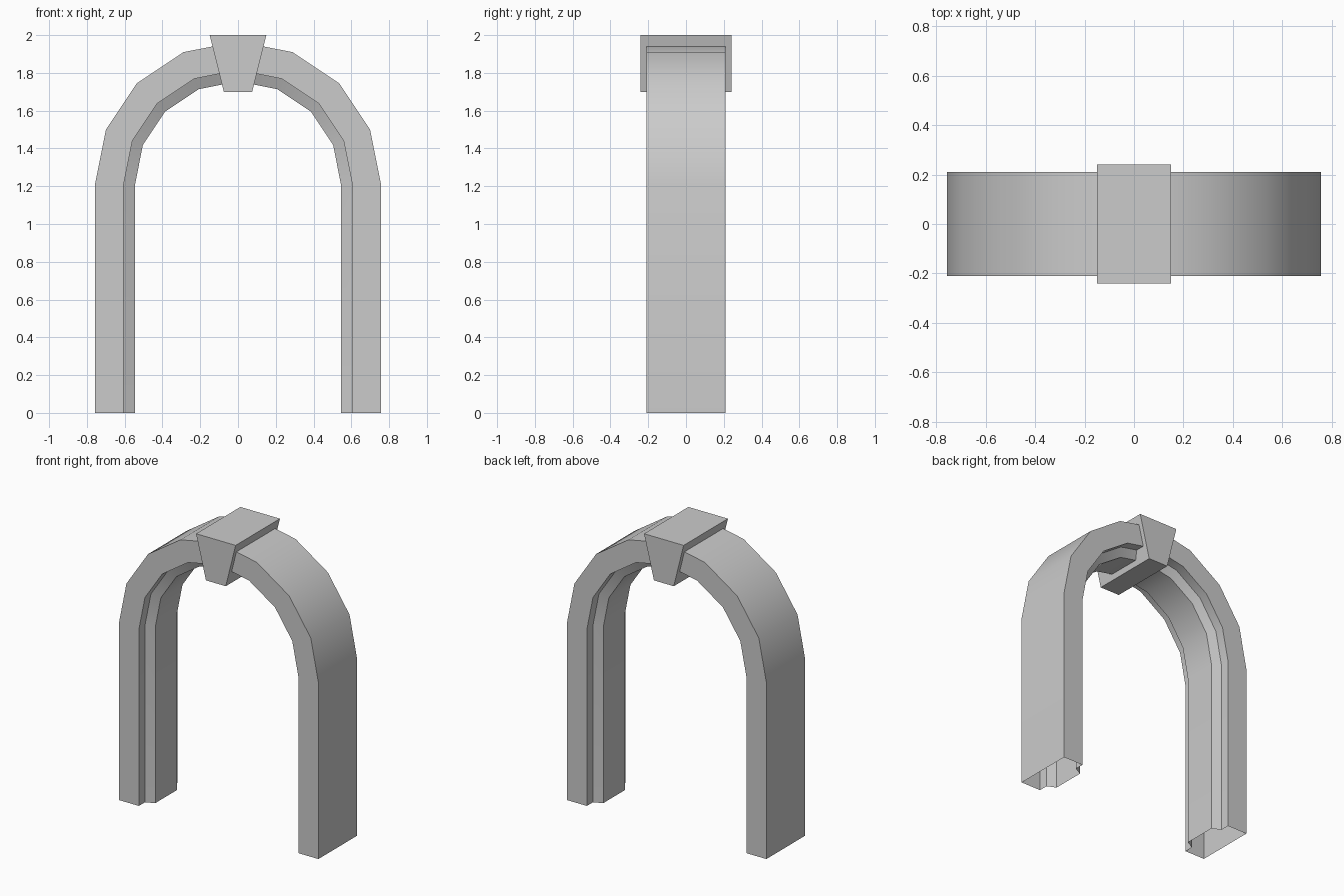
import bpy, bmesh
from math import sin, cos, pi, radians

if "Cube" in bpy.data.objects:
    bpy.data.objects.remove(bpy.data.objects["Cube"])

SPRING = 1.21   # height where the curve begins
SEGS = 8        # facets around the half circle


def finish(bm, name, smooth=False):
    bmesh.ops.recalc_face_normals(bm, faces=bm.faces)
    me = bpy.data.meshes.new(name)
    bm.to_mesh(me)
    bm.free()
    ob = bpy.data.objects.new(name, me)
    bpy.context.collection.objects.link(ob)
    if smooth:
        bpy.ops.object.select_all(action='DESELECT')
        ob.select_set(True)
        bpy.context.view_layer.objects.active = ob
        bpy.ops.object.shade_smooth_by_angle(angle=radians(30))
    return ob


# Arch: stepped cross-section (radius, y) swept up one leg, over, and down
half = [(0.757, -0.21), (0.605, -0.21), (0.605, -0.145), (0.545, -0.117)]
section = half + [(r, -y) for r, y in reversed(half)]
stations = [(0, 0)]
stations += [(pi * i / SEGS, SPRING) for i in range(SEGS + 1)]
stations += [(pi, 0)]

bm = bmesh.new()
rings = [[bm.verts.new((r * cos(a), y, z + r * sin(a))) for r, y in section]
         for a, z in stations]
n = len(section)
for a, b in zip(rings, rings[1:]):
    for i in range(n):
        j = (i + 1) % n
        bm.faces.new((a[i], a[j], b[j], b[i]))
# feet stay open underneath
finish(bm, "arch", smooth=True)

# Keystone: tapered block, wider at the top
bm = bmesh.new()
bmesh.ops.create_cube(bm, size=1)
for v in bm.verts:
    top = v.co.z > 0
    v.co.x *= 0.30 if top else 0.15
    v.co.y *= 0.48
    v.co.z = 2.0 if top else 1.70
finish(bm, "keystone")
